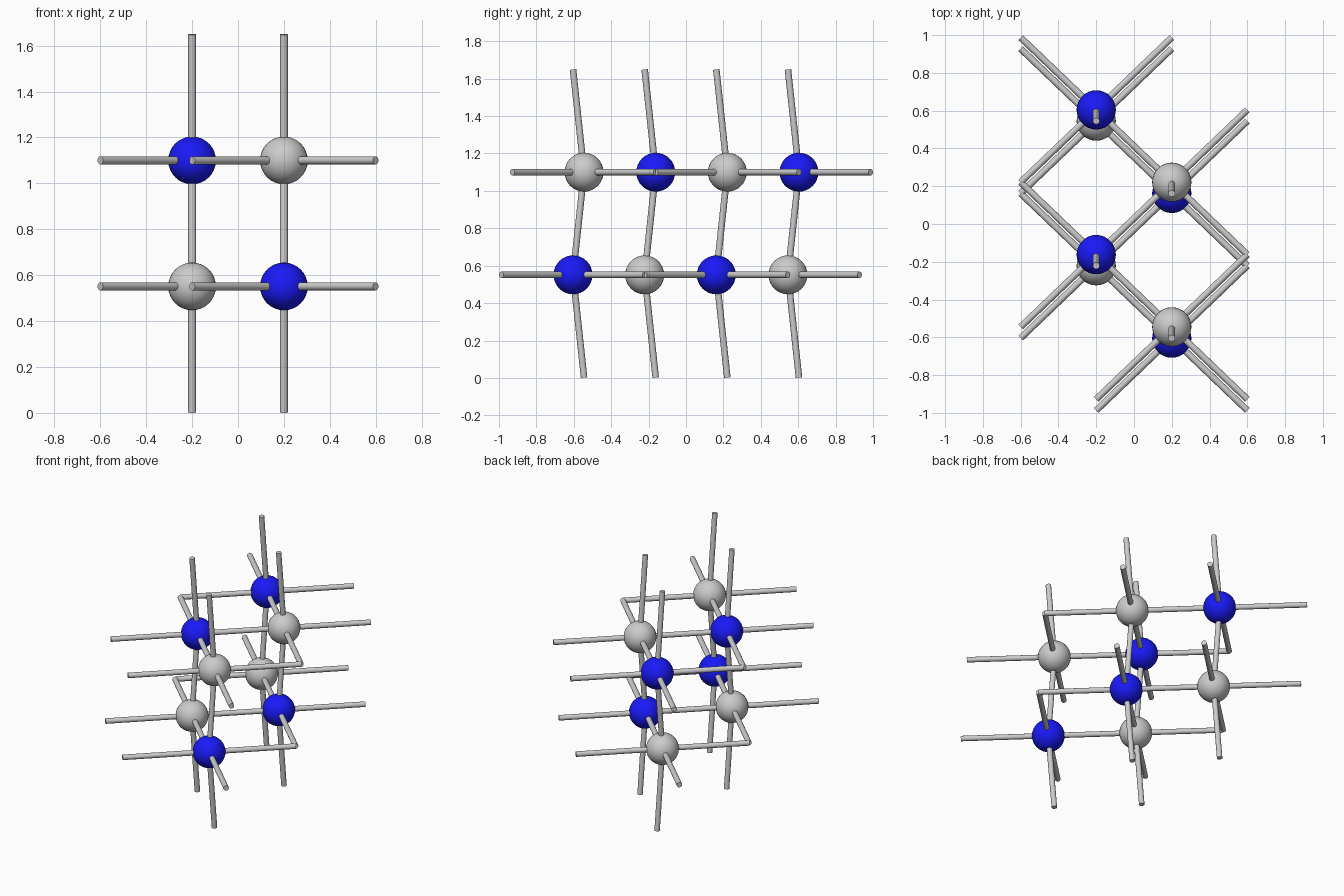
import bpy
from mathutils import Vector

if "Cube" in bpy.data.objects:
    bpy.data.objects.remove(bpy.data.objects["Cube"])

ATOM_R, ROD_R = 0.104, 0.0175
DX, DY = 0.4, 0.383          # in-layer bond steps
DZ, SHIFT = 0.549, 0.059     # layer spacing and sideways zigzag
Z0, Y_END = 0.002, 0.604

blue = bpy.data.materials.new("blue")
blue.diffuse_color = (0.01, 0.01, 0.95, 1)
blue.use_nodes = True
blue.node_tree.nodes["Principled BSDF"].inputs["Base Color"].default_value = blue.diffuse_color


def smooth(name):
    ob = bpy.context.object
    ob.name = name
    bpy.ops.object.shade_smooth_by_angle(angle=0.7)
    return ob


def ball(name, pos, mat=None):
    bpy.ops.mesh.primitive_uv_sphere_add(segments=32, ring_count=16,
                                         radius=ATOM_R, location=pos)
    ob = smooth(name)
    if mat:
        ob.data.materials.append(mat)


def rod(name, a, b):
    a, b = Vector(a), Vector(b)
    d = b - a
    bpy.ops.mesh.primitive_cylinder_add(
        vertices=16, radius=ROD_R, depth=d.length, location=(a + b) / 2,
        rotation=d.to_track_quat('Z', 'Y').to_euler())
    smooth(name)


bonds = set()
for layer in (0, 1):
    z = Z0 + DZ * (layer + 1)
    # sites on this layer are offset so that the two layers mirror each other
    off = SHIFT * layer
    for i in range(4):
        x = 0.2 if i % 2 == 0 else -0.2
        y = -Y_END + DY * i + off
        # atoms alternate in colour within and between layers
        is_blue = (i + layer) % 2 == 0
        ball("blue_atom" if is_blue else "grey_atom", (x, y, z),
             blue if is_blue else None)

        # four flat bonds to the neighbours, shared ones stored once
        for sx in (-1, 1):
            for sy in (-1, 1):
                p = tuple(round(v, 4) for v in (x, y, z))
                q = tuple(round(v, 4) for v in (x + sx * DX, y + sy * DY, z))
                bonds.add(tuple(sorted((p, q))))

        # leaning upright bonds, zigzagging from the ground to the top
        other = y + SHIFT * (1 - 2 * layer)
        if layer == 0:
            rod("lower_upright_bond", (x, other, Z0), (x, y, z))
            rod("middle_upright_bond", (x, y, z), (x, other, z + DZ))
        else:
            rod("upper_upright_bond", (x, y, z), (x, other, z + DZ))

for a, b in sorted(bonds):
    rod("layer_bond", a, b)
